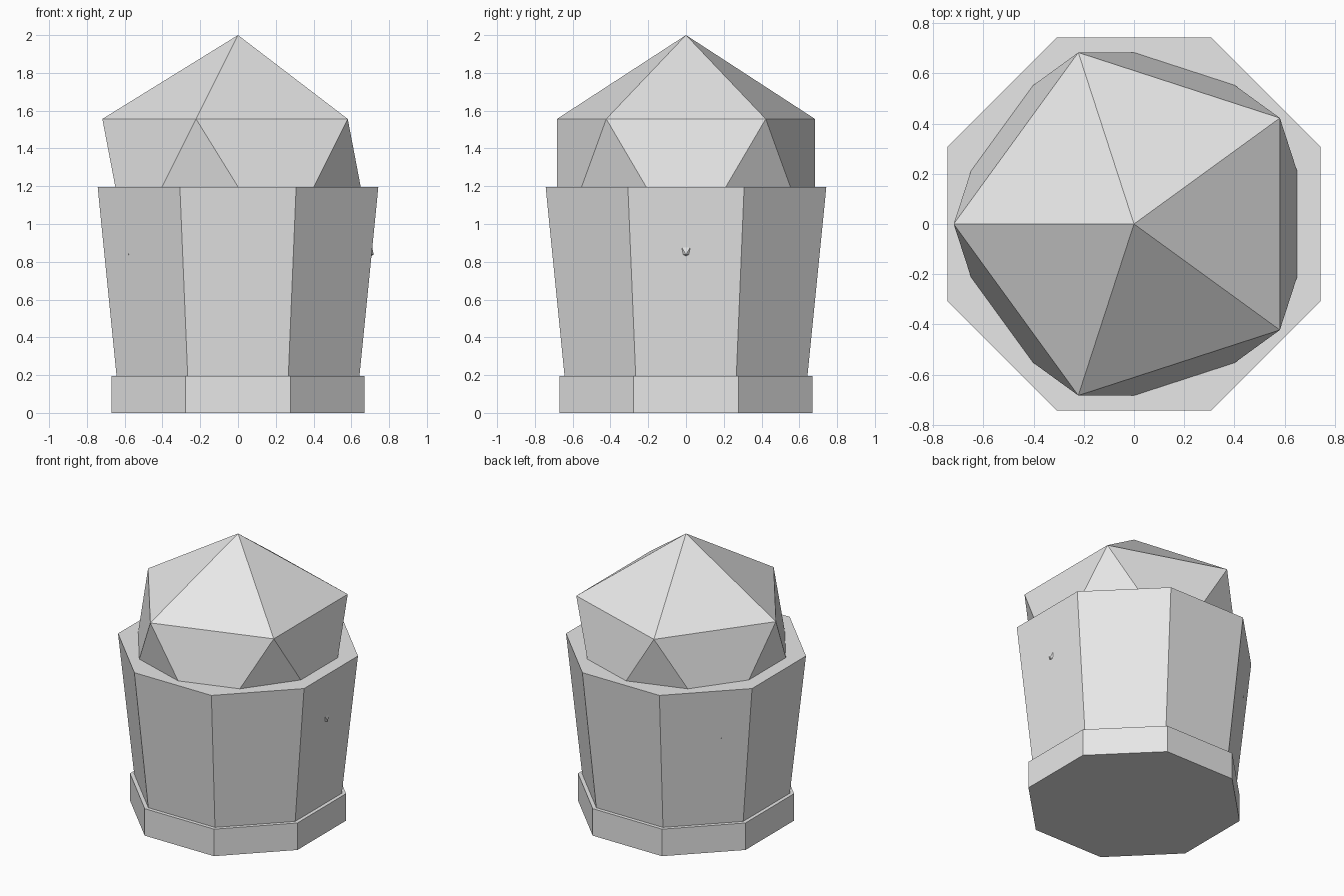
import bpy, math

if "Cube" in bpy.data.objects:
    bpy.data.objects.remove(bpy.data.objects["Cube"])

grey = bpy.data.materials.new("plain_grey")
grey.diffuse_color = (0.8, 0.8, 0.8, 1)
grey.use_nodes = True
grey.node_tree.nodes["Principled BSDF"].inputs["Base Color"].default_value = grey.diffuse_color


def finish(name):
    ob = bpy.context.object
    ob.name = name
    ob.data.materials.clear()
    ob.data.materials.append(grey)
    return ob


def octagon(name, z0, z1, half0, half1):
    """Eight-sided tapered block, flats facing the axes; half = flat half-width."""
    k = math.cos(math.pi / 8)
    bpy.ops.mesh.primitive_cone_add(vertices=8, radius1=half0 / k, radius2=half1 / k,
                                    depth=z1 - z0, location=(0, 0, (z0 + z1) / 2),
                                    rotation=(0, 0, math.pi / 8))
    return finish(name)


# low plinth and flared body
octagon("base", 0, 0.195, 0.669, 0.669)
octagon("body", 0.195, 1.197, 0.643, 0.743)

# faceted dome: full icosahedron, lower corners just poke through the body
bpy.ops.mesh.primitive_ico_sphere_add(subdivisions=1, radius=0.803,
                                      location=(0, 0, 1.197),
                                      rotation=(0, 0, math.pi))
finish("dome")
